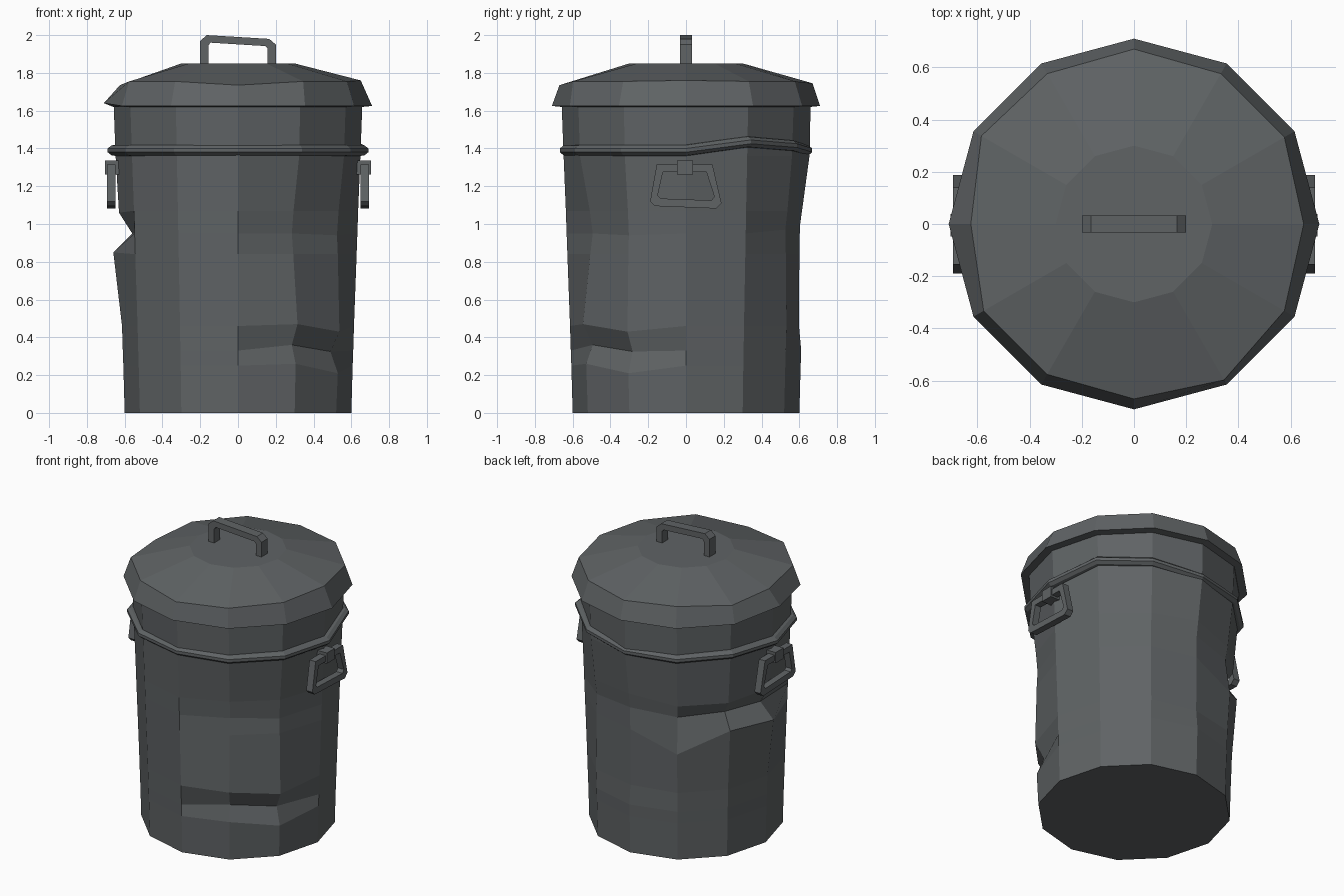
import bpy, bmesh, math

if "Cube" in bpy.data.objects:
    bpy.data.objects.remove(bpy.data.objects["Cube"])

N = 12  # sides of the can
steel = bpy.data.materials.new("dark_steel")
steel.diffuse_color = (0.115, 0.125, 0.130, 1)
steel.use_nodes = True
steel.node_tree.nodes["Principled BSDF"].inputs["Base Color"].default_value = steel.diffuse_color


def finish(bm, name):
    bmesh.ops.recalc_face_normals(bm, faces=bm.faces)
    me = bpy.data.meshes.new(name)
    bm.to_mesh(me)
    bm.free()
    me.materials.append(steel)
    ob = bpy.data.objects.new(name, me)
    bpy.context.collection.objects.link(ob)
    return ob


def lathe(name, profile, moved, cap_first=False, cap_last=False, loop=False):
    """12-sided lathe; moved maps (ring, degrees) to a knocked-about (radius, z)."""
    bm = bmesh.new()
    rings = []
    for k, rz in enumerate(profile):
        ring = []
        for i in range(N):
            r, z = moved.get((k, i * 30), rz)
            a = 2 * math.pi * i / N
            ring.append(bm.verts.new((r * math.cos(a), r * math.sin(a), z)))
        rings.append(ring)
    pairs = list(zip(rings, rings[1:])) + ([(rings[-1], rings[0])] if loop else [])
    for lo, hi in pairs:
        for i in range(N):
            j = (i + 1) % N
            bm.faces.new((lo[i], lo[j], hi[j], hi[i]))
    if cap_first:
        bm.faces.new(rings[0])
    if cap_last:
        bm.faces.new(rings[-1])
    return finish(bm, name)


def bar_frame(name, outer, inner, d0, d1, place, closed):
    """Flat frame between two outlines, thickened from d0 to d1."""
    bm = bmesh.new()
    n = len(outer)
    sets = [[bm.verts.new(place(u, w, d)) for u, w in pts]
            for pts, d in ((outer, d0), (outer, d1), (inner, d1), (inner, d0))]
    for i in range(n if closed else n - 1):
        j = (i + 1) % n
        for s in range(4):
            a, b = sets[s], sets[(s + 1) % 4]
            bm.faces.new((a[i], a[j], b[j], b[i]))
    if not closed:
        for i in (0, n - 1):
            bm.faces.new([s[i] for s in sets])
    return finish(bm, name)


def box(name, lo, hi):
    bm = bmesh.new()
    bmesh.ops.create_cube(bm, size=1)
    for v in bm.verts:
        v.co = [(l + h) / 2 + c * (h - l) for c, l, h in zip(v.co, lo, hi)]
    return finish(bm, name)


# Body with its dents
body = [(0.60, 0), (0.607, 0.25), (0.61, 0.33), (0.614, 0.46), (0.628, 0.84),
        (0.632, 0.95), (0.636, 1.07), (0.648, 1.36), (0.66, 1.68)]
dents = {
    # low dent, front right
    (1, 300): (0.61, 0.26), (2, 300): (0.57, 0.36), (3, 300): (0.63, 0.47),
    (1, 330): (0.61, 0.21), (2, 330): (0.565, 0.325), (3, 330): (0.62, 0.43),
    # shallow hollow, front right
    (4, 300): (0.585, 0.84), (5, 300): (0.57, 0.95), (6, 300): (0.588, 1.07),
    (4, 330): (0.61, 0.84), (5, 330): (0.605, 0.94), (6, 330): (0.615, 1.07),
    # flattened back
    (3, 90): (0.598, 0.46), (4, 90): (0.60, 0.84), (5, 90): (0.603, 0.99),
    (6, 90): (0.617, 1.09), (7, 90): (0.655, 1.37),
    (4, 60): (0.61, 0.84), (5, 60): (0.607, 0.97), (6, 60): (0.62, 1.07),
    # crease, back left
    (4, 120): (0.63, 0.73), (5, 120): (0.60, 0.97), (6, 120): (0.615, 1.05),
    (4, 150): (0.645, 0.87), (5, 150): (0.565, 0.97), (6, 150): (0.62, 1.05),
    (4, 180): (0.66, 0.85), (5, 180): (0.56, 0.95), (6, 180): (0.63, 1.06),
}
lathe("can_body", body, dents, cap_first=True)

# Raised band, slightly bent
band = [(-0.025, -0.03), (0.0, -0.026), (0.02, -0.01), (0.02, 0.01), (0.0, 0.026), (-0.025, 0.03)]
lift = {30: 0.045, 60: 0.025, 0: 0.0, 150: 0.01}
bent = {}
for k, (dr, dz) in enumerate(band):
    for i in range(N):
        r = 0.648 + 0.022 * abs(math.cos(math.radians(i * 30)))
        bent[(k, i * 30)] = (r + dr, 1.39 + dz + lift.get(i * 30, 0))
lathe("body_band", band, bent, loop=True)

# Lid
lid = [(0.64, 1.65), (0.66, 1.62), (0.71, 1.625), (0.665, 1.755), (0.30, 1.85)]
lathe("lid", lid, {
    (2, 180): (0.71, 1.64), (2, 0): (0.71, 1.625), (3, 180): (0.625, 1.735),
    (3, 270): (0.67, 1.735), (3, 300): (0.69, 1.755), (3, 90): (0.67, 1.745),
    (3, 0): (0.65, 1.76), (3, 150): (0.675, 1.74),
}, cap_last=True)

# Lid handle
bar_frame("lid_handle",
          [(-0.20, 1.84), (-0.20, 1.97), (-0.165, 2.0), (0.165, 1.98), (0.20, 1.95), (0.20, 1.84)],
          [(-0.157, 1.84), (-0.157, 1.945), (-0.145, 1.96), (0.145, 1.942), (0.157, 1.93), (0.157, 1.84)],
          -0.033, 0.033, lambda u, w, d: (u, d, w), False)

# Side handles and their brackets
for side, s in (("right", 1), ("left", -1)):
    bar_frame(side + "_handle",
              [(-0.155, 1.315), (-0.19, 1.12), (-0.165, 1.095), (0.16, 1.082), (0.188, 1.11), (0.14, 1.315)],
              [(-0.122, 1.275), (-0.15, 1.15), (-0.135, 1.135), (0.135, 1.125), (0.15, 1.145), (0.108, 1.275)],
              0.648, 0.694, lambda u, w, d: (s * d, u, w), True)
    xs = sorted((s * 0.62, s * 0.703))
    box(side + "_bracket", (xs[0], -0.047, 1.262), (xs[1], 0.038, 1.335))
